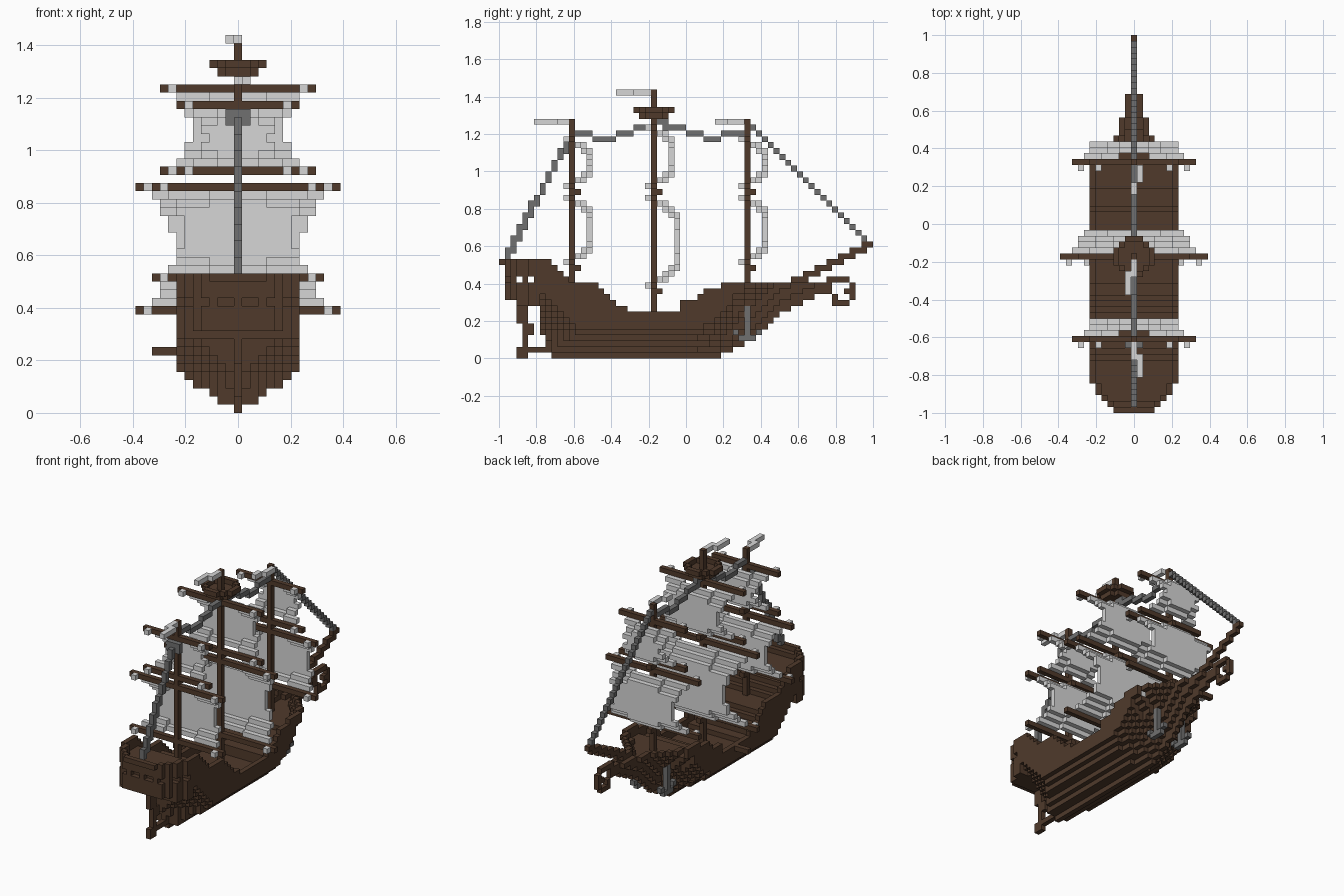
import bpy, bmesh
from math import floor

UNIT = 1 / 32          # edge length of one block
STERN = -1.0           # y of block column zero

old = bpy.data.objects.get("Cube")
if old:
    bpy.data.objects.remove(old)


def material(name, rgb):
    m = bpy.data.materials.new(name)
    m.use_nodes = True
    m.diffuse_color = (*rgb, 1)
    m.node_tree.nodes["Principled BSDF"].inputs["Base Color"].default_value = (*rgb, 1)
    return m


WOOD = material("dark_wood", (0.08, 0.042, 0.024))
CANVAS = material("pale_canvas", (0.67, 0.67, 0.67))
ROPE = material("grey_rope", (0.16, 0.16, 0.16))

# Each block side: direction and its four corners
SIDES = []
for axis in range(3):
    for far in (0, 1):
        ring = [(0, 0), (1, 0), (1, 1), (0, 1)]
        if not far:
            ring.reverse()
        corners = []
        for a, b in ring:
            c = [0, 0, 0]
            c[axis], c[(axis + 1) % 3], c[(axis + 2) % 3] = far, a, b
            corners.append(tuple(c))
        d = [0, 0, 0]
        d[axis] = 2 * far - 1
        SIDES.append((tuple(d), corners))


def blocks(name, cells, mat):
    """Skin a set of grid blocks with their exposed faces."""
    cells = set(cells)
    bm = bmesh.new()
    verts = {}

    def vert(p):
        if p not in verts:
            verts[p] = bm.verts.new(((p[0] - 0.5) * UNIT, STERN + p[1] * UNIT, p[2] * UNIT))
        return verts[p]

    for i, j, k in sorted(cells):
        for d, corners in SIDES:
            if (i + d[0], j + d[1], k + d[2]) not in cells:
                bm.faces.new([vert((i + a, j + b, k + c)) for a, b, c in corners])
    mesh = bpy.data.meshes.new(name)
    bm.to_mesh(mesh)
    bm.free()
    mesh.materials.append(mat)
    obj = bpy.data.objects.new(name, mesh)
    bpy.context.collection.objects.link(obj)


def box(i, j, k):
    """Blocks in inclusive ranges."""
    return {(a, b, c) for a in range(i[0], i[1] + 1)
            for b in range(j[0], j[1] + 1) for c in range(k[0], k[1] + 1)}


def line(j0, k0, j1, k1):
    """Stepped line of blocks on the centre plane."""
    n = 2 * max(abs(j1 - j0), abs(k1 - k0))
    return {(0, round(j0 + (j1 - j0) * t / n), round(k0 + (k1 - k0) * t / n))
            for t in range(n + 1)}


def step(table, j):
    """Value of the first entry whose limit lies beyond j."""
    return next((v for limit, v in table if j < limit), table[-1][1])


# Hull: rail height, underside, plan half width and midship section
RAIL = [(9, 17), (10, 16), (11, 15), (12, 14), (17, 13), (18, 12), (19, 11),
        (20, 10), (22, 9), (31, 8), (34, 10), (35, 11), (38, 12), (56, 13)]
UNDER = [(1, 16), (3, 10), (7, 9), (8, 4), (9, 2), (38, 0), (40, 1), (42, 2), (44, 3)]
PLAN = [(0, -1), (1, 3), (2, 4), (3, 5), (5, 6), (42, 7), (44, 6), (45, 5),
        (46, 4), (48, 3), (51, 2), (54, 1), (56, 0), (99, -1)]
SECTION = [0, 2, 3, 5, 6, 7]


def underside(j):
    return min(j - 40, 8 + (j - 48) // 2) if j >= 44 else step(UNDER, j)


def half_width(j, k):
    rise = k - underside(j)
    w = step(PLAN, j)
    if j >= 34:                                   # fine, flared bow
        t = min(1, (j - 34) / 8)
        flare = 0.28 * rise + 0.042 * rise * rise
        w = min(w, floor(1.4 * rise * (1 - t) + flare * t + 0.5))
    if j >= 7:
        w = min(w, SECTION[min(rise, 5)])
        w = min(w, j - 7 + max(0, k - 4))         # tucked stern
    return w


hull = set()
for j in range(56):
    top = step(RAIL, j)
    for k in range(underside(j), top):
        w = half_width(j, k)
        inner = min(w - 1, step(PLAN, j - 1), step(PLAN, j + 1))
        if k < underside(j - 1) and j == 1:       # closed transom
            inner = -1
        for i in range(-w, w + 1):
            if k < top - 2 or abs(i) > inner:     # deck lies below the rail
                hull.add((i, j, k))
# Stern windows, side and back
hull -= box((-7, 7), (3, 3), (13, 13)) | box((-7, 7), (5, 5), (13, 13))
hull -= {(s * i, 1, 13) for s in (-1, 1) for i in (1, 2, 4)}
blocks("hull", hull, WOOD)

blocks("rudder", box((0, 0), (3, 3), (6, 10)) | box((0, 0), (4, 4), (2, 8))
       | box((0, 0), (5, 5), (4, 5))
       | box((0, 0), (3, 4), (0, 1)) | box((0, 0), (5, 8), (1, 1)), WOOD)
blocks("side_beam", box((-10, -8), (26, 26), (7, 7)), WOOD)

# Bowsprit and curled beak
sprit = set()
for j in range(50, 63):
    k = 13 + (j - 50) // 2
    sprit |= box((0, 0), (j, j + 1), (k, k))
blocks("bowsprit", sprit, WOOD)
blocks("beak_curl", box((0, 0), (56, 59), (13, 13)) | box((0, 0), (60, 60), (10, 12))
       | box((0, 0), (57, 59), (9, 9)) | box((0, 0), (57, 57), (10, 10))
       | box((0, 0), (59, 59), (11, 11)) | box((0, 0), (56, 56), (11, 12)), WOOD)

# Anchors under both bows
for side, s in (("right", -1), ("left", 1)):
    x = (3 * s, 3 * s)
    blocks(side + "_anchor", box(x, (42, 42), (4, 8)) | box(x, (41, 43), (3, 3))
           | box(x, (40, 40), (4, 4)) | box(x, (44, 44), (4, 4)), ROPE)


def sail(name, mast, low, high, width, depth):
    """Billowed sail, pinched at mid height and rounded at its corners."""
    cells = set()
    rows = high - low + 1
    for k in range(low, high + 1):
        e = min(k - low, high - k)
        w = width - round(0.3 * width * min(1, e / (rows * 0.35)))
        for i in range(-w, w + 1):
            out = min(depth, 1 + e + (abs(i) <= 0.45 * width))
            cells.add((i, mast + out, k))
    blocks(name, cells, CANVAS)


# Masts: column, foot, head, yards as (height, half length)
MASTS = {
    "mizzen": (12, 10, 40, [(37, 7), (29, 7), (27, 10), (16, 10)], 3),
    "main": (26, 5, 45, [(39, 9), (29, 9), (27, 12), (12, 12)], 4),
    "fore": (42, 10, 40, [(37, 7), (29, 7), (27, 10), (16, 10)], 3),
}
for name, (j, foot, head, yards, depth) in MASTS.items():
    low = yards[3][0]
    blocks(name + "_mast", box((0, 0), (j, j), (foot, head))
           | {(0, j + 1, 28), (0, j + 1, low - 1)}, WOOD)
    for n, (k, w) in enumerate(yards):
        blocks(f"{name}_yard_{n + 1}", box((-w, w), (j, j), (k, k)) - {(0, j, k)}, WOOD)
        blocks(f"{name}_yard_ties_{n + 1}", {(s * (w - 1), j - 1, k) for s in (-1, 1)}, CANVAS)
    sail(name + "_upper_sail", j, 30, yards[0][0] - 1, yards[0][1] - 2, 3)
    sail(name + "_lower_sail", j, low + 1, 26, yards[2][1] - 2, depth)

# Waving pennants
blocks("mizzen_flag", box((0, 0), (9, 11), (40, 40)) | box((1, 1), (6, 9), (40, 40)), CANVAS)
blocks("main_flag", box((0, 0), (23, 25), (45, 45)) | box((-1, -1), (20, 23), (45, 45)), CANVAS)
blocks("fore_flag", box((0, 0), (37, 38), (40, 40)) | box((1, 1), (39, 41), (40, 40)), CANVAS)

# Lookout platform with raised rim
nest = set()
for i, j, k in box((-3, 3), (23, 29), (41, 42)):
    a, b = abs(i), abs(j - 26)
    if (k == 41 and a + b <= 3 and max(a, b) <= 2) or \
       (k == 42 and a + b <= 4 and (a + b == 4 or max(a, b) == 3)):
        nest.add((i, j, k))
blocks("lookout", nest, WOOD)

# Rigging along the centre line
blocks("stern_stay", line(1, 17, 11, 36) | {(s, 11, k) for s in (-1, 1) for k in (35, 36)}, ROPE)
sag = [(13, 15, 38), (16, 19, 37), (20, 22, 38), (23, 25, 39), (27, 28, 40),
       (28, 31, 39), (32, 34, 38), (35, 37, 37), (38, 41, 38)]
blocks("mast_stays", set().union(*(box((0, 0), (a, b), (k, k)) for a, b, k in sag)), ROPE)
blocks("bow_stay", line(43, 39, 62, 20), ROPE)
